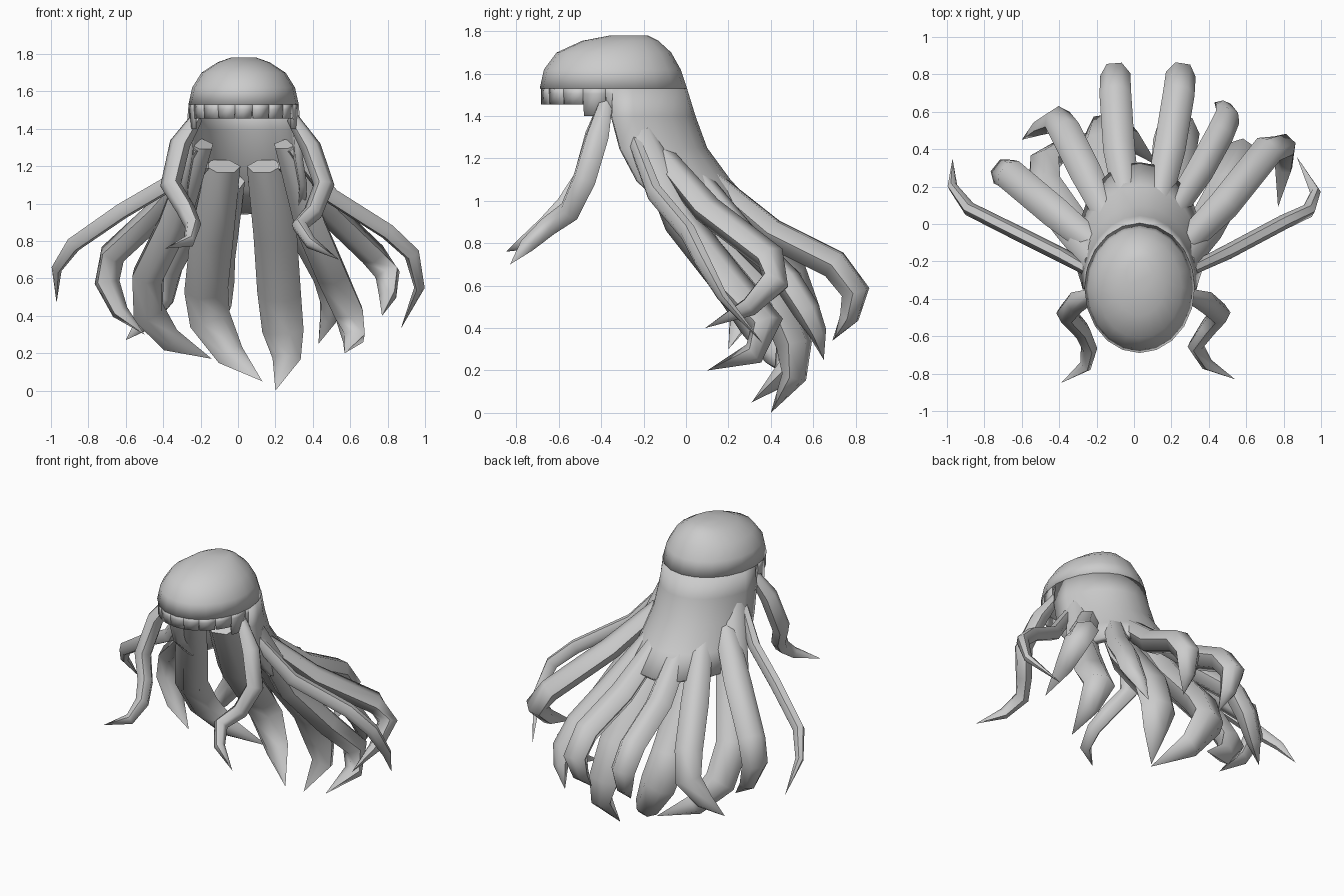
import bpy
import bmesh
import math
from mathutils import Vector

cube = bpy.data.objects.get("Cube")
if cube:
    bpy.data.objects.remove(cube, do_unlink=True)

CENTRE_X = 0.03

hair_mat = bpy.data.materials.new("hair_grey")
hair_mat.use_nodes = True
hair_colour = (0.6, 0.6, 0.6, 1)
hair_mat.diffuse_color = hair_colour
for node in hair_mat.node_tree.nodes:
    if node.type == "BSDF_PRINCIPLED":
        node.inputs["Base Color"].default_value = hair_colour
        node.inputs["Roughness"].default_value = 0.7


def finish(name, bm, thickness=0, angle=60):
    """Turn a bmesh into a smooth, single-coloured object."""
    bmesh.ops.recalc_face_normals(bm, faces=bm.faces)
    mesh = bpy.data.meshes.new(name)
    bm.to_mesh(mesh)
    bm.free()
    mesh.materials.append(hair_mat)
    obj = bpy.data.objects.new(name, mesh)
    bpy.context.collection.objects.link(obj)
    if thickness:
        solid = obj.modifiers.new("thickness", "SOLIDIFY")
        solid.thickness = thickness
        solid.offset = -1
    bpy.ops.object.select_all(action="DESELECT")
    obj.select_set(True)
    bpy.context.view_layer.objects.active = obj
    bpy.ops.object.shade_smooth_by_angle(angle=math.radians(angle))
    return obj


def bridge(bm, rows, closed):
    """Join neighbouring rows of vertices with quads."""
    for upper, lower in zip(rows, rows[1:]):
        count = len(upper)
        for i in range(count if closed else count - 1):
            j = (i + 1) % count
            bm.faces.new((upper[i], upper[j], lower[j], lower[i]))


def oval_point(front, back, half_width, z, angle):
    """Point on a level oval; angle 0 is the back, pi is the front."""
    middle, depth = (front + back) / 2, (back - front) / 2
    return Vector((CENTRE_X + half_width * math.sin(angle),
                   middle + depth * math.cos(angle), z))


# Rounded crown of the head of hair: front, back, half width, height
crown_rings = [(-.36, -.18, .07, 1.78), (-.49, -.13, .14, 1.755),
               (-.61, -.07, .225, 1.7), (-.67, -.025, .275, 1.62),
               (-.69, .005, .295, 1.53)]
bm = bmesh.new()
rows = [[bm.verts.new(oval_point(*ring, math.tau * i / 20)) for i in range(20)]
        for ring in crown_rings]
bm.faces.new(rows[0])
bridge(bm, rows, closed=True)
finish("crown", bm, thickness=0.02)

# Back curtain: side edge y, back y, half width, height of the back
curtain_rows = [(-.345, .005, .295, 1.53), (-.35, .045, .305, 1.4),
                (-.31, .1, .315, 1.25), (-.23, .21, .34, 1.1),
                (-.1, .33, .33, .97)]
bm = bmesh.new()
rows = []
for edge, back, half_width, z in curtain_rows:
    row = []
    for i in range(13):
        a = math.radians(-90 + 15 * i)
        row.append(bm.verts.new((CENTRE_X + half_width * math.sin(a),
                                 edge + (back - edge) * math.cos(a), z)))
    rows.append(row)
bridge(bm, rows, closed=False)
finish("back_curtain", bm, thickness=0.04)

# Fringe: narrow strips hanging round the front, with slits between them
bm = bmesh.new()
STRIPS = 11
for s in range(STRIPS):
    start = math.radians(78 + 204 * s / STRIPS)
    end = math.radians(78 + 204 * (s + 1) / STRIPS)
    drop = 1.4 if s in (0, 1, STRIPS - 2, STRIPS - 1) else 1.455
    rows = []
    for z, gap in ((1.53, 0), (1.505, 0), (drop, .016)):
        angles = (start + gap, (start + end) / 2, end - gap)
        rows.append([bm.verts.new(oval_point(-.685, .005, .292, z, a))
                     for a in angles])
    bridge(bm, rows, closed=False)
finish("fringe", bm, thickness=0.015)


def lock(name, width, depth, points, shape=(.8, 1, 1, .95, .65, 0)):
    """Tapered six-sided lock of hair along a path, ending in a point."""
    path = [Vector(p) for p in points]
    bm = bmesh.new()
    rows = []
    last = len(path) - 1
    side = None
    for i, point in enumerate(path[:-1]):
        along = (path[i + 1] - path[max(i - 1, 0)]).normalized()
        if side is None:
            side = along.cross(Vector((0, 0, 1)))
        side = (side - along * side.dot(along)).normalized()
        out = side.cross(along)
        size = shape[round(i * (len(shape) - 1) / last)]
        rows.append([bm.verts.new(point
                                  + side * width * size * math.cos(math.tau * k / 6)
                                  + out * depth * size * math.sin(math.tau * k / 6))
                     for k in range(6)])
    bridge(bm, rows, closed=True)
    bm.faces.new(rows[0])
    tip = bm.verts.new(path[-1])
    for k in range(6):
        bm.faces.new((rows[-1][k], rows[-1][(k + 1) % 6], tip))
    finish(name, bm)


# Upper pair of locks at the back
lock("upper_back_lock_right", .085, .075, [
    (-.03, .08, 1.12), (-.08, .4, .85), (-.1, .7, .7),
    (-.1, .8, .57), (-.09, .77, .45), (-.08, .69, .34)])
lock("upper_back_lock_left", .085, .075, [
    (.12, .08, 1.12), (.19, .4, .85), (.24, .7, .7),
    (.25, .8, .57), (.23, .77, .45), (.2, .7, .35)])

# Broad lower pair hanging to the ground
lock("lower_back_lock_right", .12, .09, [
    (-.08, -.05, 1.2), (-.14, .18, .82), (-.17, .42, .54),
    (-.15, .51, .38), (-.04, .47, .19), (.13, .31, .05)])
lock("lower_back_lock_left", .12, .09, [
    (.14, -.05, 1.2), (.2, .18, .82), (.22, .43, .52),
    (.24, .51, .32), (.26, .51, .17), (.2, .4, 0)])

# Locks fanning out behind
lock("rear_fan_lock_right", .085, .07, [
    (-.13, .02, 1.15), (-.26, .28, .86), (-.37, .5, .66),
    (-.41, .56, .5), (-.5, .52, .37), (-.6, .45, .27)])
lock("rear_fan_lock_left", .075, .065, [
    (.18, .02, 1.15), (.35, .28, .82), (.46, .48, .62),
    (.5, .57, .48), (.48, .62, .38), (.43, .65, .25)])

# Heavy locks at each side
lock("side_lock_right", .1, .08, [
    (-.2, -.2, 1.32), (-.34, 0, .9), (-.48, .2, .62),
    (-.48, .33, .42), (-.36, .42, .27), (-.14, .51, .17)])
lock("side_lock_left", .1, .08, [
    (.26, -.2, 1.32), (.38, -.02, .9), (.5, .2, .62),
    (.59, .38, .42), (.62, .32, .28), (.57, .1, .2)])
lock("outer_lock_right", .085, .065, [
    (-.2, -.12, 1.22), (-.42, .06, .96), (-.67, .27, .73),
    (-.7, .28, .58), (-.63, .25, .42), (-.5, .2, .3)])
lock("outer_lock_left", .085, .065, [
    (.26, -.12, 1.22), (.48, .1, .96), (.72, .4, .73),
    (.8, .42, .62), (.8, .3, .5), (.77, .09, .4)])

# Thin locks reaching furthest sideways
lock("thin_lock_right", .04, .045, [
    (-.24, -.25, 1.3), (-.38, -.17, 1.1), (-.62, -.05, .96),
    (-.88, .08, .78), (-.97, .2, .65), (-.97, .35, .47)])
lock("thin_lock_left", .04, .045, [
    (.29, -.25, 1.3), (.5, -.15, 1.04), (.8, .01, .85),
    (.93, .07, .73), (.97, .17, .55), (.87, .36, .33)])

# Curling locks in front of each ear
curl = (.6, 1, 1, .9, .8, .6, 0)
lock("front_curl_right", .06, .055, [
    (-.22, -.38, 1.46), (-.31, -.42, 1.32), (-.36, -.48, 1.1),
    (-.28, -.57, .97), (-.24, -.66, .88), (-.26, -.76, .8),
    (-.39, -.85, .76)], curl)
lock("front_curl_left", .06, .055, [
    (.29, -.38, 1.46), (.39, -.42, 1.3), (.46, -.48, 1.1),
    (.4, -.55, .95), (.33, -.65, .88), (.39, -.75, .79),
    (.54, -.83, .7)], curl)
